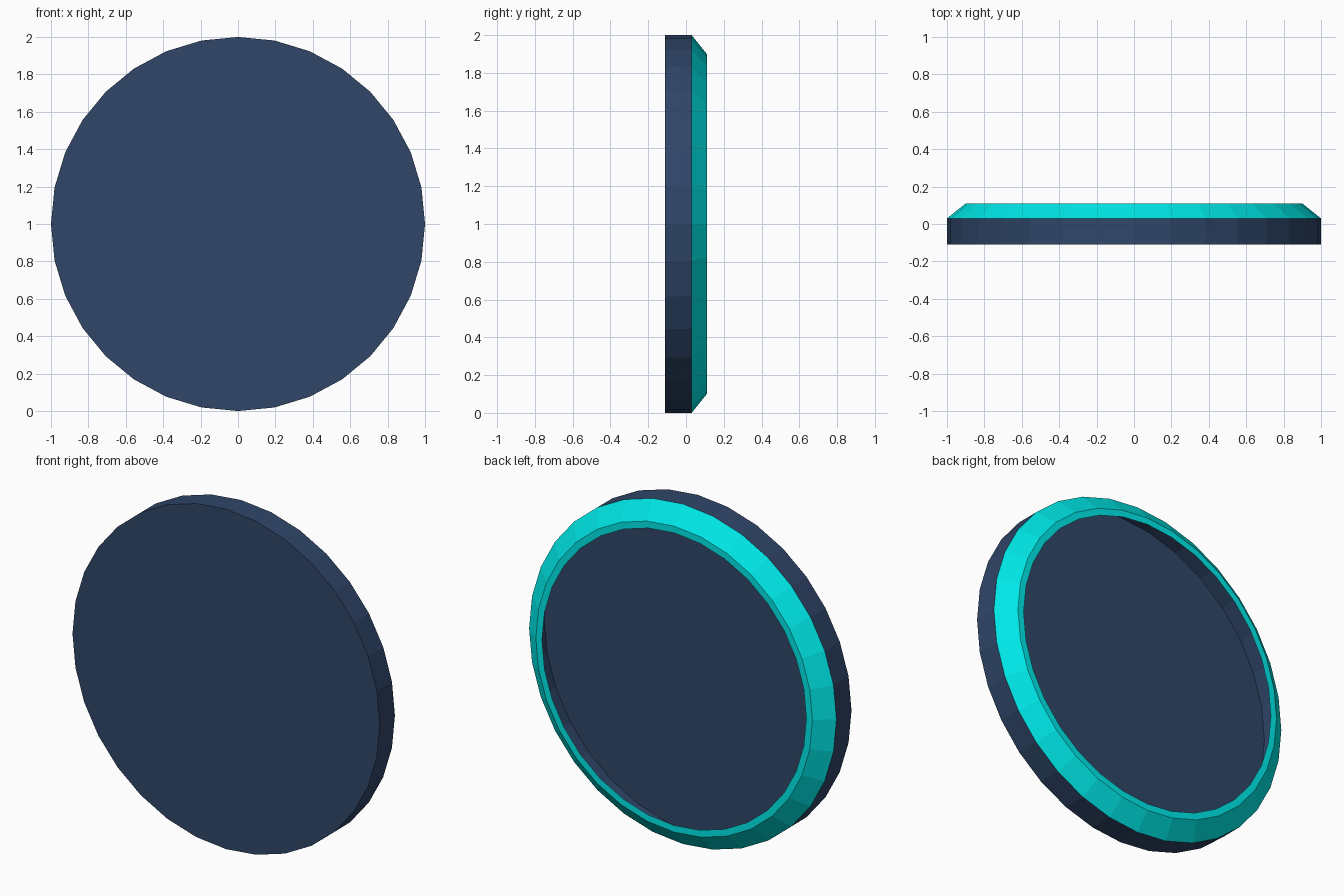
import bpy, bmesh
from math import sin, cos, tau

if "Cube" in bpy.data.objects:
    bpy.data.objects.remove(bpy.data.objects["Cube"])

SIDES = 32


def material(name, rgb):
    m = bpy.data.materials.new(name)
    m.diffuse_color = (*rgb, 1)
    m.use_nodes = True
    m.node_tree.nodes["Principled BSDF"].inputs["Base Color"].default_value = m.diffuse_color
    return m


navy = material("navy", (0.029, 0.061, 0.14))
teal = material("teal", (0.0, 0.82, 0.82))

# Open thin shell, front to back: (radius, y, material of the band that follows)
PROFILE = [
    (1.00, -0.11, 0),    # outer wall
    (1.00, 0.03, 1),     # bevelled rim
    (0.90, 0.11, 1),     # flat rim edge
    (0.86, 0.11, 1),     # open mouth
]

bm = bmesh.new()
rings = [[bm.verts.new((r * cos(tau * i / SIDES), y, 1 + r * sin(tau * i / SIDES)))
          for i in range(SIDES)] for r, y, _ in PROFILE]

# Bands between neighbouring rings, wound to face outward
for a, b, (_, _, mat) in zip(rings, rings[1:], PROFILE):
    for i in range(SIDES):
        j = (i + 1) % SIDES
        bm.faces.new((a[i], b[i], b[j], a[j])).material_index = mat

# Front face; its back is the floor seen through the mouth
bm.faces.new(rings[0])

mesh = bpy.data.meshes.new("round_dish")
bm.to_mesh(mesh)
bm.free()
mesh.materials.append(navy)
mesh.materials.append(teal)
dish = bpy.data.objects.new("round_dish", mesh)
bpy.context.collection.objects.link(dish)
